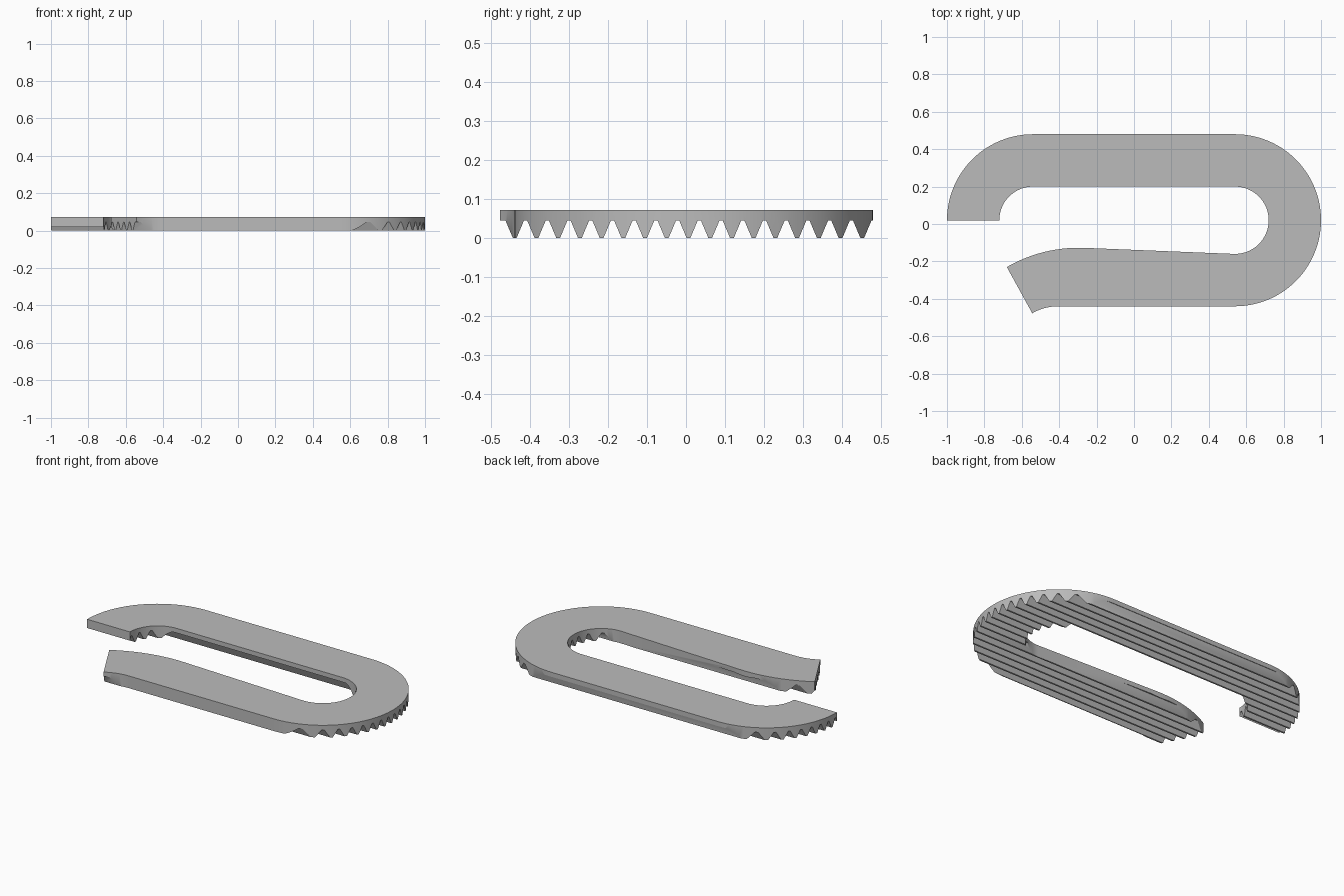
import bpy, bmesh
from math import sin, cos, radians

if "Cube" in bpy.data.objects:
    bpy.data.objects.remove(bpy.data.objects["Cube"], do_unlink=True)

HEIGHT = 0.072
PITCH = 0.0558
GROOVE = 0.045

grey = bpy.data.materials.new("plain grey")
grey.use_nodes = True
colour = (0.5, 0.5, 0.5, 1)
grey.diffuse_color = colour
grey.node_tree.nodes["Principled BSDF"].inputs["Base Color"].default_value = colour


def arc(cx, cy, r, start, end, steps):
    angles = [radians(start + (end - start) * i / steps) for i in range(steps + 1)]
    return [(cx + r * cos(a), cy + r * sin(a)) for a in angles]


def prism(name, points, offset):
    """Extrude a closed outline of 3D points along an offset vector."""
    bm = bmesh.new()
    face = bm.faces.new([bm.verts.new(p) for p in points])
    ext = bmesh.ops.extrude_face_region(bm, geom=[face], use_keep_orig=True)
    moved = [g for g in ext["geom"] if isinstance(g, bmesh.types.BMVert)]
    bmesh.ops.translate(bm, verts=moved, vec=offset)
    bmesh.ops.recalc_face_normals(bm, faces=bm.faces)
    mesh = bpy.data.meshes.new(name)
    bm.to_mesh(mesh)
    bm.free()
    obj = bpy.data.objects.new(name, mesh)
    bpy.context.collection.objects.link(obj)
    mesh.materials.append(grey)
    return obj


# Open loop outline: outer bends, flared tip, then back along the inside
outline = arc(-0.54, 0.02, 0.46, 180, 90, 28)
outline += arc(0.54, 0.02, 0.46, 90, -90, 56)
outline += arc(-0.405, -0.718, 0.278, 90, 120, 10)
outline += arc(-0.295, -0.897, 0.77, 120, 88, 14)
outline += arc(0.54, 0.02, 0.18, -92, 90, 40)
outline += arc(-0.54, 0.02, 0.18, 90, 180, 20)
clip = prism("ridged_loop_clip", [(x, y, -0.01) for x, y in outline],
             (0, 0, HEIGHT + 0.01))

# Ridged slab: straight teeth along x on the underside
profile = [(-0.6, HEIGHT + 0.05), (-0.6, GROOVE)]
for i in range(17):
    y = -0.44 + i * PITCH
    profile += [(y - 0.024, GROOVE), (y - 0.005, 0), (y + 0.005, 0), (y + 0.024, GROOVE)]
profile += [(0.6, GROOVE), (0.6, HEIGHT + 0.05)]
ridges = prism("ridge_cutter", [(-1.1, y, z) for y, z in profile], (2.2, 0, 0))
ridges.hide_render = True

# Keep only the ridged material inside the loop outline
mod = clip.modifiers.new("ridges", "BOOLEAN")
mod.operation = "INTERSECT"
mod.solver = "EXACT"
mod.object = ridges
bpy.context.view_layer.objects.active = clip
bpy.ops.object.select_all(action="DESELECT")
clip.select_set(True)
bpy.ops.object.modifier_apply(modifier=mod.name)
bpy.data.objects.remove(ridges, do_unlink=True)

# Smooth bends, crisp ridges
bpy.ops.object.shade_smooth_by_angle(angle=radians(30))
